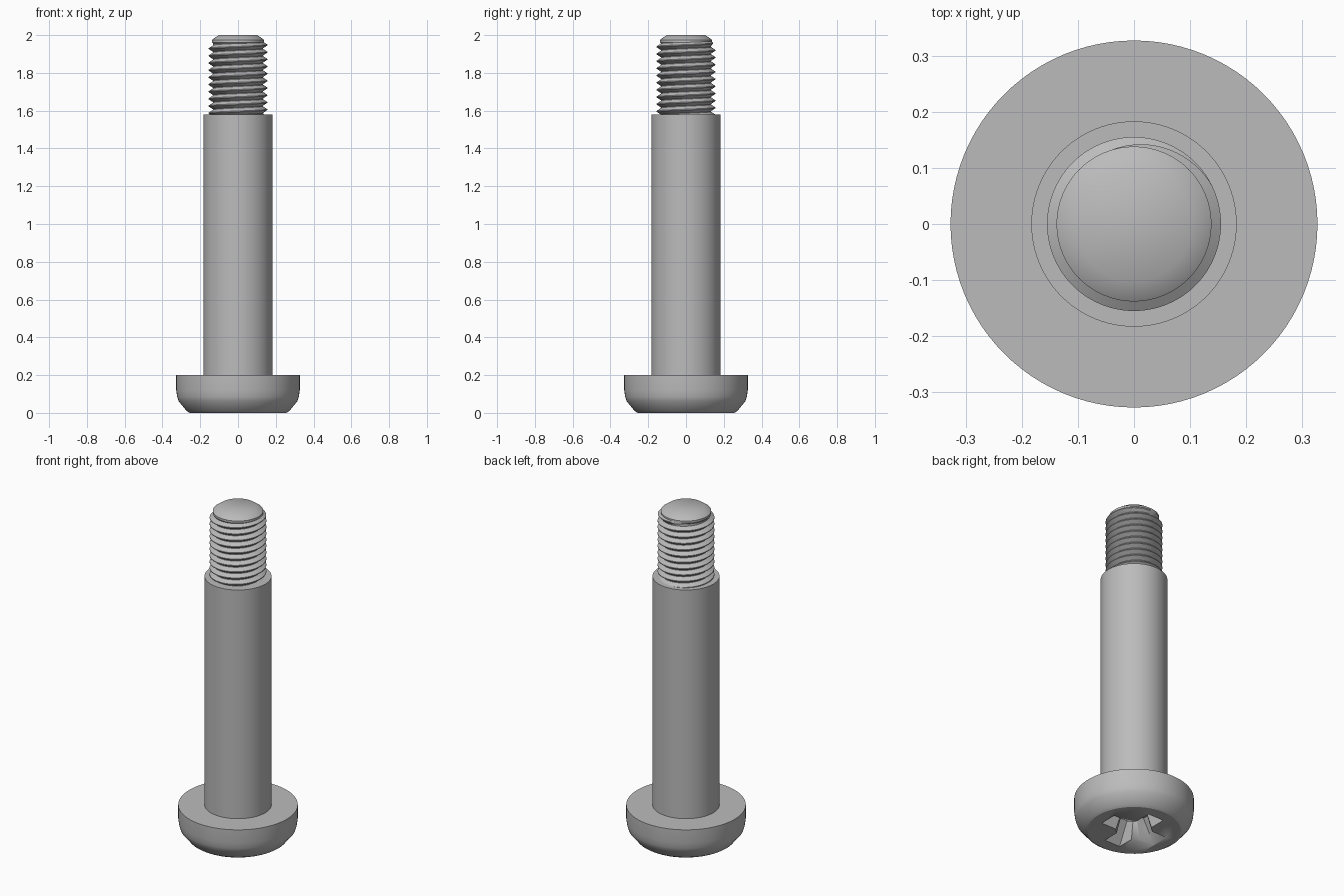
import bpy, bmesh, math

cube = bpy.data.objects.get("Cube")
if cube:
    bpy.data.objects.remove(cube, do_unlink=True)

steel = bpy.data.materials.new("grey steel")
steel.use_nodes = True
grey = (0.5, 0.5, 0.5, 1)
steel.diffuse_color = grey
steel.node_tree.nodes["Principled BSDF"].inputs["Base Color"].default_value = grey

SEGMENTS = 96


def finish(name, bm, angle=25):
    bmesh.ops.recalc_face_normals(bm, faces=bm.faces)
    mesh = bpy.data.meshes.new(name)
    bm.to_mesh(mesh)
    bm.free()
    mesh.materials.append(steel)
    ob = bpy.data.objects.new(name, mesh)
    bpy.context.collection.objects.link(ob)
    bpy.ops.object.select_all(action="DESELECT")
    bpy.context.view_layer.objects.active = ob
    ob.select_set(True)
    bpy.ops.object.shade_smooth_by_angle(angle=math.radians(angle))
    return ob


def loft(name, loops, angle=25):
    """Bridge closed loops of points and cap both ends."""
    bm = bmesh.new()
    rings = [[bm.verts.new(p) for p in loop] for loop in loops]
    n = len(rings[0])
    for a, b in zip(rings, rings[1:]):
        for i in range(n):
            j = (i + 1) % n
            bm.faces.new((a[i], a[j], b[j], b[i]))
    bm.faces.new(rings[0])
    bm.faces.new(rings[-1])
    return finish(name, bm, angle)


def lathe(name, profile, angle=25):
    turn = [2 * math.pi * i / SEGMENTS for i in range(SEGMENTS)]
    return loft(name, [[(r * math.cos(t), r * math.sin(t), z) for t in turn]
                       for r, z in profile], angle)


def cross(length, width, notch, z):
    """Four-armed outline with chamfered inner corners."""
    arm = [(length, -width), (length, width), (notch, width), (width, notch)]
    points = []
    for k in range(4):
        c, s = round(math.cos(k * math.pi / 2)), round(math.sin(k * math.pi / 2))
        points += [(x * c - y * s, x * s + y * c, z) for x, y in arm]
    return points


# Head with rounded lower rim
head = lathe("head", [(0.256, 0), (0.272, 0.01), (0.315, 0.063), (0.322, 0.085),
                      (0.327, 0.12), (0.327, 0.2)])

# Tapered cross recess in the underside
cutter = loft("recess_cutter", [cross(0.192, 0.054, 0.088, -0.01),
                                cross(0.1, 0.038, 0.05, 0.13)])
cutter.hide_render = True
cut = head.modifiers.new("recess", "BOOLEAN")
cut.operation = "DIFFERENCE"
cut.solver = "EXACT"
cut.object = cutter
bpy.context.view_layer.objects.active = head
bpy.ops.object.modifier_apply(modifier=cut.name)
bpy.data.objects.remove(cutter, do_unlink=True)

# Plain shank
lathe("shank", [(0.183, 0.19), (0.183, 1.58)])

# Core of the threaded end with its chamfered tip
ROOT, CREST, PITCH = 0.132, 0.155, 0.038
lathe("thread_core", [(ROOT, 1.57), (ROOT, 1.955), (0.138, 1.962),
                      (0.138, 1.975), (0.102, 2.0)], 40)

# Helical ridge, fading into the core at the top
bm = bmesh.new()
START, END = 1.555, 1.962
steps = round((END - START) / PITCH * SEGMENTS)
end_angle = math.radians(135)
previous = None
for i in range(steps + 1):
    t = end_angle - 2 * math.pi * (steps - i) / SEGMENTS
    z = START + PITCH * i / SEGMENTS
    fade = min(1, (steps - i) / (SEGMENTS * 0.3))
    crest = ROOT + (CREST - ROOT) * fade
    section = [(ROOT - 0.002, -0.5), (crest, -0.06), (crest, 0.06), (ROOT - 0.002, 0.5)]
    row = [bm.verts.new((r * math.cos(t), r * math.sin(t), z + h * PITCH))
           for r, h in section]
    if previous:
        for k in range(3):
            bm.faces.new((previous[k], row[k], row[k + 1], previous[k + 1]))
    previous = row
bmesh.ops.remove_doubles(bm, verts=bm.verts, dist=0.00005)
finish("thread_ridge", bm, 30)
